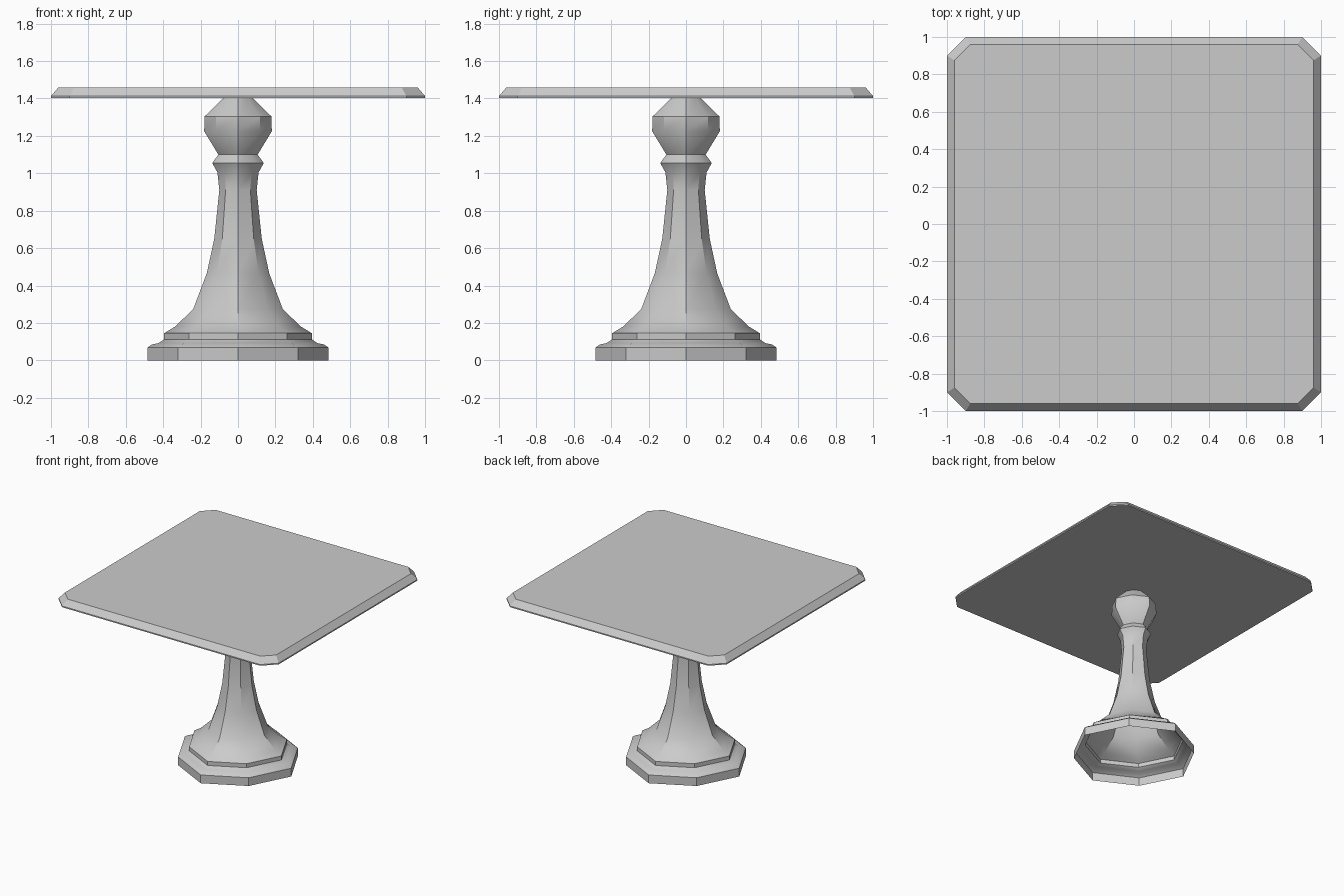
import bpy, bmesh
from math import cos, sin, pi, radians

if "Cube" in bpy.data.objects:
    bpy.data.objects.remove(bpy.data.objects["Cube"])


def loft(name, rings, cap_bottom=False, cap_top=False):
    """Skin a stack of equal-length closed rings."""
    bm = bmesh.new()
    loops = [[bm.verts.new(p) for p in ring] for ring in rings]
    n = len(loops[0])
    for a, b in zip(loops, loops[1:]):
        for i in range(n):
            j = (i + 1) % n
            bm.faces.new((a[i], a[j], b[j], b[i]))
    if cap_bottom:
        bm.faces.new(loops[0][::-1])
    if cap_top:
        bm.faces.new(loops[-1])
    mesh = bpy.data.meshes.new(name)
    bm.to_mesh(mesh)
    bm.free()
    ob = bpy.data.objects.new(name, mesh)
    bpy.context.collection.objects.link(ob)
    return ob


def octagon(r, z):
    """Eight-sided ring, points on the axes, diagonal points slightly drawn in."""
    return [(r * (0.935 if i % 2 else 1) * cos(i * pi / 4),
             r * (0.935 if i % 2 else 1) * sin(i * pi / 4), z) for i in range(8)]


def cut_square(half, flat, z):
    """Square ring with clipped corners."""
    pts = [(half, -flat), (half, flat)]
    ring = []
    for _ in range(4):
        ring += [(x, y, z) for x, y in pts]
        pts = [(-y, x) for x, y in pts]
    return ring


# Turned octagonal pedestal, hollow and open underneath
profile = [(0.484, 0), (0.484, 0.068), (0.46, 0.085), (0.425, 0.092),
           (0.395, 0.112), (0.395, 0.145), (0.375, 0.157), (0.337, 0.18),
           (0.24, 0.273), (0.167, 0.465), (0.127, 0.65), (0.10, 0.91),
           (0.11, 1.005), (0.138, 1.055), (0.105, 1.10), (0.181, 1.225),
           (0.178, 1.305), (0.075, 1.405)]
pedestal = loft("pedestal", [octagon(r, z) for r, z in profile])
bpy.ops.object.select_all(action='DESELECT')
pedestal.select_set(True)
bpy.context.view_layer.objects.active = pedestal
bpy.ops.object.shade_smooth_by_angle(angle=radians(35))

# Bevelled tabletop with clipped corners
loft("tabletop", [cut_square(1.0, 0.9, 1.403), cut_square(1.0, 0.9, 1.413),
                  cut_square(0.96, 0.875, 1.46)], cap_bottom=True, cap_top=True)
